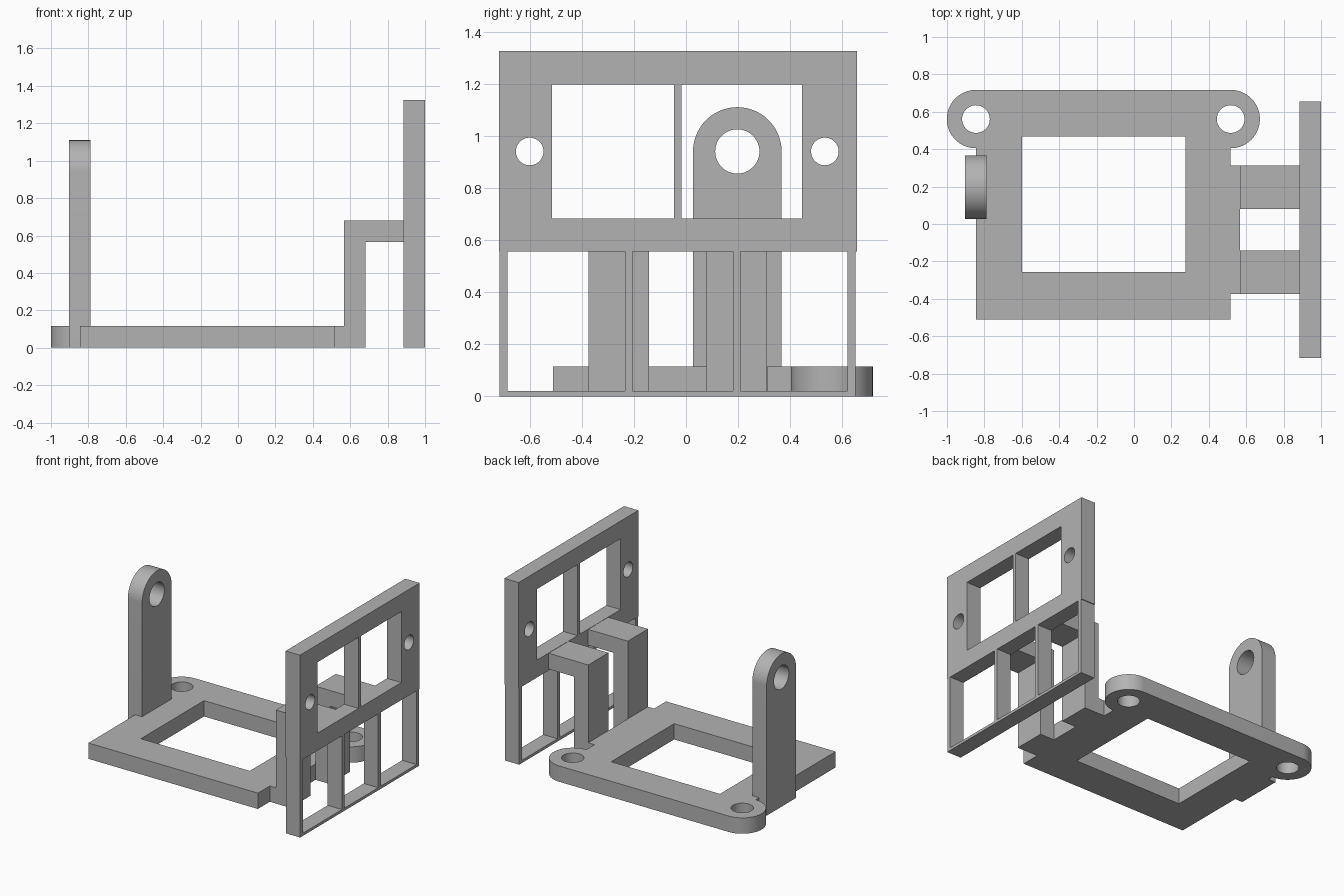
import bpy, bmesh
from math import cos, sin, radians
from mathutils import Matrix

cube = bpy.data.objects.get("Cube")
if cube:
    bpy.data.objects.remove(cube, do_unlink=True)

GREY = (0.45, 0.45, 0.45, 1)
grey = bpy.data.materials.new("plain grey")
grey.use_nodes = True
grey.diffuse_color = GREY
grey.node_tree.nodes["Principled BSDF"].inputs["Base Color"].default_value = GREY

THICK = 0.115

# Axes in which a flat profile is drawn: columns are profile x, profile y, thickness
FLAT = Matrix.Identity(3)
SIDE = Matrix(((0, 0, 1), (1, 0, 0), (0, 1, 0)))
FRONT = Matrix(((1, 0, 0), (0, 0, -1), (0, 1, 0)))


def rect(x0, x1, y0, y1):
    return [(x0, y0), (x1, y0), (x1, y1), (x0, y1)]


def arc(cx, cy, r, start, end, steps=32):
    angles = [radians(start + (end - start) * i / steps) for i in range(steps + 1)]
    return [(cx + r * cos(a), cy + r * sin(a)) for a in angles]


def circle(cx, cy, r):
    return arc(cx, cy, r, 0, 360, 48)[:-1]


def plate(name, loops, axes, centre, thickness=THICK):
    """Extrude an outline (first loop) with holes (other loops)."""
    curve = bpy.data.curves.new(name + "_profile", 'CURVE')
    curve.dimensions = '2D'
    curve.fill_mode = 'BOTH'
    curve.extrude = thickness / 2
    for loop in loops:
        spline = curve.splines.new('POLY')
        spline.points.add(len(loop) - 1)
        for point, (x, y) in zip(spline.points, loop):
            point.co = (x, y, 0, 1)
        spline.use_cyclic_u = True
    helper = bpy.data.objects.new(name + "_helper", curve)
    bpy.context.collection.objects.link(helper)
    graph = bpy.context.evaluated_depsgraph_get()
    mesh = bpy.data.meshes.new_from_object(helper.evaluated_get(graph))
    bpy.data.objects.remove(helper, do_unlink=True)
    bpy.data.curves.remove(curve)

    bm = bmesh.new()
    bm.from_mesh(mesh)
    bmesh.ops.remove_doubles(bm, verts=bm.verts, dist=1e-5)
    bmesh.ops.transform(bm, matrix=Matrix.Translation(centre) @ axes.to_4x4(), verts=bm.verts)
    bmesh.ops.recalc_face_normals(bm, faces=bm.faces)
    bm.to_mesh(mesh)
    bm.free()
    mesh.name = name
    mesh.materials.clear()
    mesh.materials.append(grey)
    obj = bpy.data.objects.new(name, mesh)
    bpy.context.collection.objects.link(obj)
    bpy.ops.object.select_all(action='DESELECT')
    obj.select_set(True)
    bpy.context.view_layer.objects.active = obj
    bpy.ops.object.shade_smooth_by_angle(angle=radians(30))
    return obj


# Base plate with rounded ears, screw holes and a square opening
LEFT, RIGHT, EAR_Y, EAR_R = -0.845, 0.517, 0.561, 0.156
LEG_X = 0.567
outline = [(LEFT, -0.51), (RIGHT, -0.51), (RIGHT, -0.373), (LEG_X, -0.373),
           (LEG_X, 0.312), (RIGHT, 0.312)]
outline += arc(RIGHT, EAR_Y, EAR_R, -90, 90) + arc(LEFT, EAR_Y, EAR_R, 90, 270)
plate("base_plate",
      [outline, rect(-0.6, 0.275, -0.257, 0.467),
       circle(RIGHT, EAR_Y, 0.074), circle(LEFT, EAR_Y, 0.074)],
      FLAT, (0, 0, THICK / 2))

# Upright pivot arm with a round top
plate("pivot_arm",
      [[(0.027, 0), (0.367, 0)] + arc(0.197, 0.94, 0.17, 0, 180),
       circle(0.197, 0.94, 0.085)],
      SIDE, (-0.847, 0, 0))

# Two bent brackets joining the base to the panel
PANEL_X = 1 - THICK
bracket = [(LEG_X, 0), (LEG_X + THICK, 0), (LEG_X + THICK, 0.565),
           (PANEL_X, 0.565), (PANEL_X, 0.68), (LEG_X, 0.68)]
for name, y in (("front_bracket", -0.2575), ("back_bracket", 0.1955)):
    plate(name, [bracket], FRONT, (0, y, 0), 0.232)

# Upper panel with two windows and two screw holes
SPLIT = 0.555
plate("upper_panel",
      [rect(-0.717, 0.656, SPLIT, 1.325),
       rect(-0.514, -0.046, 0.682, 1.197), rect(-0.018, 0.446, 0.682, 1.197),
       circle(-0.6, 0.94, 0.053), circle(0.533, 0.94, 0.053)],
      SIDE, (1 - THICK / 2, 0, 0))

# Lower frame: thin sill with four posts, open up to the panel
SILL, POST = 0.02, 0.03
comb = [(0.65, 0), (-0.715, 0)]
for y in (-0.715, -0.235, 0.18, 0.62):
    comb += [(y, SILL), (y, SPLIT), (y + POST, SPLIT), (y + POST, SILL)]
comb = [p for p in comb if p not in ((-0.715, SILL), (0.65, SILL))]
plate("lower_frame", [comb], SIDE, (1 - THICK / 2, 0, 0))
